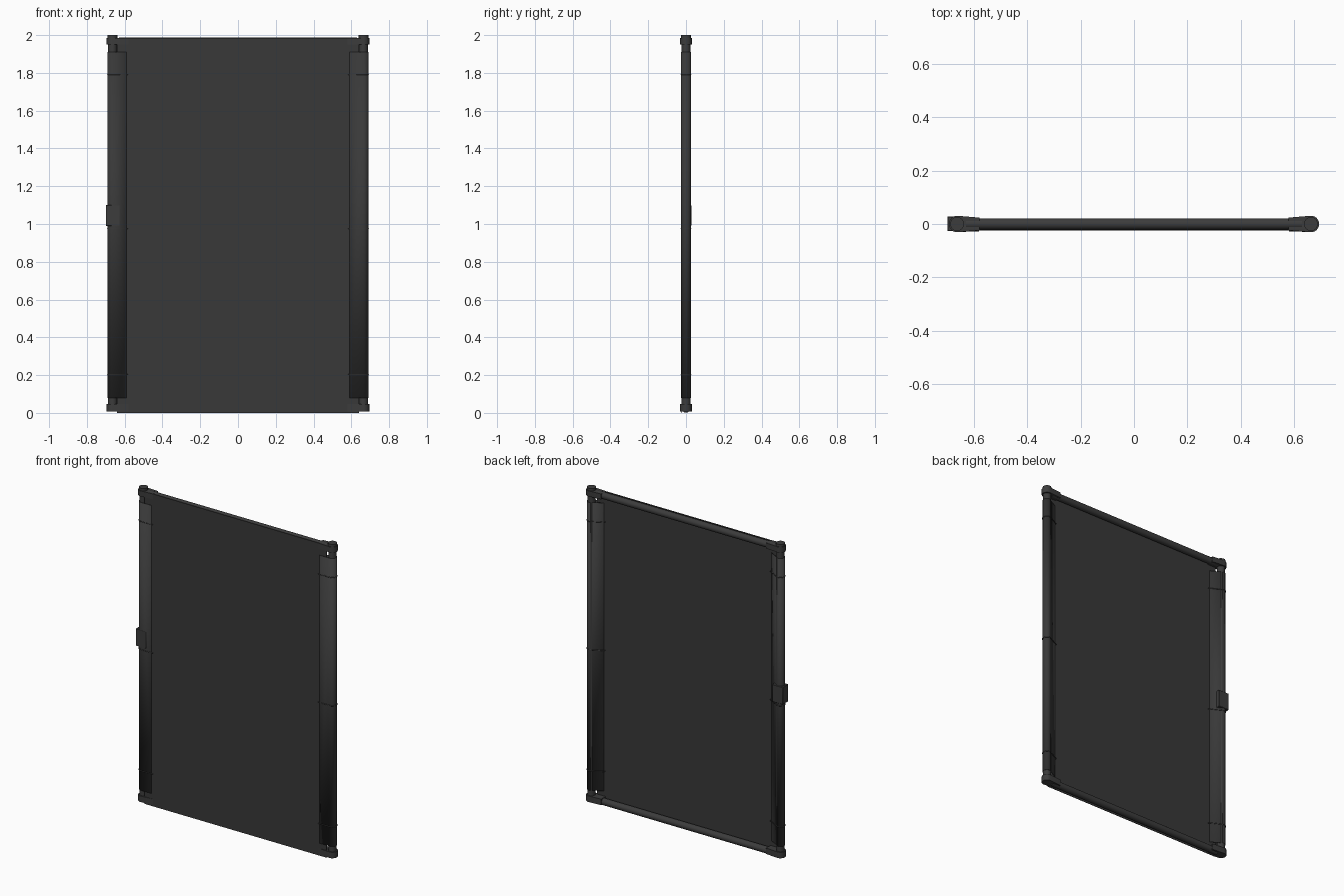
import bpy, bmesh, math

if "Cube" in bpy.data.objects:
    bpy.data.objects.remove(bpy.data.objects["Cube"])

PX = 0.664          # post centre


def mat(name, v):
    m = bpy.data.materials.new(name)
    m.diffuse_color = (v, v, v, 1)
    m.use_nodes = True
    m.node_tree.nodes["Principled BSDF"].inputs["Base Color"].default_value = m.diffuse_color
    return m


DARK = mat("dark_grey", 0.045)
CLOTH = mat("dark_cloth", 0.04)


def finish(ob, name, m=DARK):
    ob.name = name
    ob.data.materials.append(m)
    bpy.ops.object.select_all(action='DESELECT')
    ob.select_set(True)
    bpy.context.view_layer.objects.active = ob
    if ob.type == 'MESH':
        bpy.ops.object.shade_smooth_by_angle(angle=math.radians(35))
    return ob


def box(name, x0, x1, y0, y1, z0, z1, m=DARK):
    bpy.ops.mesh.primitive_cube_add(size=1, location=((x0+x1)/2, (y0+y1)/2, (z0+z1)/2))
    ob = bpy.context.object
    ob.scale = (x1-x0, y1-y0, z1-z0)
    bpy.ops.object.transform_apply(location=False, rotation=False, scale=True)
    return finish(ob, name, m)


def cyl(name, r, length, loc, rot=(0, 0, 0)):
    bpy.ops.mesh.primitive_cylinder_add(vertices=24, radius=r, depth=length, location=loc, rotation=rot)
    return finish(bpy.context.object, name)


def extrude(name, pts, z0, z1, closed, m=DARK):
    """Sweep an xy outline upward, capped when closed."""
    bm = bmesh.new()
    lo = [bm.verts.new((x, y, z0)) for x, y in pts]
    hi = [bm.verts.new((x, y, z1)) for x, y in pts]
    n = len(pts)
    for i in range(n if closed else n - 1):
        j = (i + 1) % n
        bm.faces.new((lo[i], lo[j], hi[j], hi[i]))
    if closed:
        bm.faces.new(lo)
        bm.faces.new(hi)
    bmesh.ops.recalc_face_normals(bm, faces=bm.faces)
    me = bpy.data.meshes.new(name)
    bm.to_mesh(me)
    bm.free()
    ob = bpy.data.objects.new(name, me)
    bpy.context.collection.objects.link(ob)
    return finish(ob, name, m)


def arc(s, r, n=16):
    """Half circle around the outer side of a post, front to back."""
    return [(s*(PX + r*math.cos(a)), r*math.sin(a))
            for a in (-math.pi/2 + math.pi*i/n for i in range(n + 1))]


# horizontal rails behind the cloth
for name, z in (("bottom_rail", 0.022), ("top_rail", 1.967)):
    cyl(name, 0.021, 1.26, (0, 0, z), (0, math.pi/2, 0))

# main cloth sheet across the front
box("cloth_sheet", -0.64, 0.64, -0.024, -0.0205, 0.0, 1.985, CLOTH)

for s, side in ((-1, "left"), (1, "right")):
    # upright post
    cyl(side + "_post", 0.0235, 1.96, (s*PX, 0, 0.995))

    # cloth sleeve around the post, back flap returning to the sheet
    path = [(s*0.59, -0.0255)] + arc(s, 0.0255) + [(s*0.59, -0.017)]
    sleeve = extrude(side + "_sleeve", path, 0.08, 1.91, False, CLOTH)
    sol = sleeve.modifiers.new("thickness", 'SOLIDIFY')
    sol.thickness = 0.002
    sol.offset = 0

    # corner fittings: round collar with a tapering arm along the rail
    collar = [(s*0.58, -0.024)] + arc(s, 0.031) + [(s*0.58, 0.024)]
    for end, z0, z1 in (("bottom", 0.008, 0.046), ("top", 1.95, 1.985)):
        extrude(f"{side}_{end}_fitting", collar, z0, z1, True)
    cyl(side + "_top_cap", 0.026, 0.03, (s*PX, 0, 1.985))

    # ties looped round the post and through the sheet
    for i, z in enumerate((0.205, 0.975, 1.79)):
        loop = [(s*0.583, -0.026)] + arc(s, 0.0275) + [(s*0.583, -0.014)]
        cu = bpy.data.curves.new("tie", 'CURVE')
        cu.dimensions = '3D'
        cu.bevel_depth = 0.0025
        cu.bevel_resolution = 1
        sp = cu.splines.new('POLY')
        sp.points.add(len(loop) - 1)
        for p, (x, y) in zip(sp.points, loop):
            p.co = (x, y, z, 1)
        sp.use_cyclic_u = True
        ob = bpy.data.objects.new("tie", cu)
        bpy.context.collection.objects.link(ob)
        finish(ob, f"{side}_tie_{i+1}")

# latch block on the left post
latch = box("latch_block", -0.70, -0.625, -0.027, 0.029, 0.99, 1.10)
bev = latch.modifiers.new("bevel", 'BEVEL')
bev.width = 0.002
bev.segments = 1
